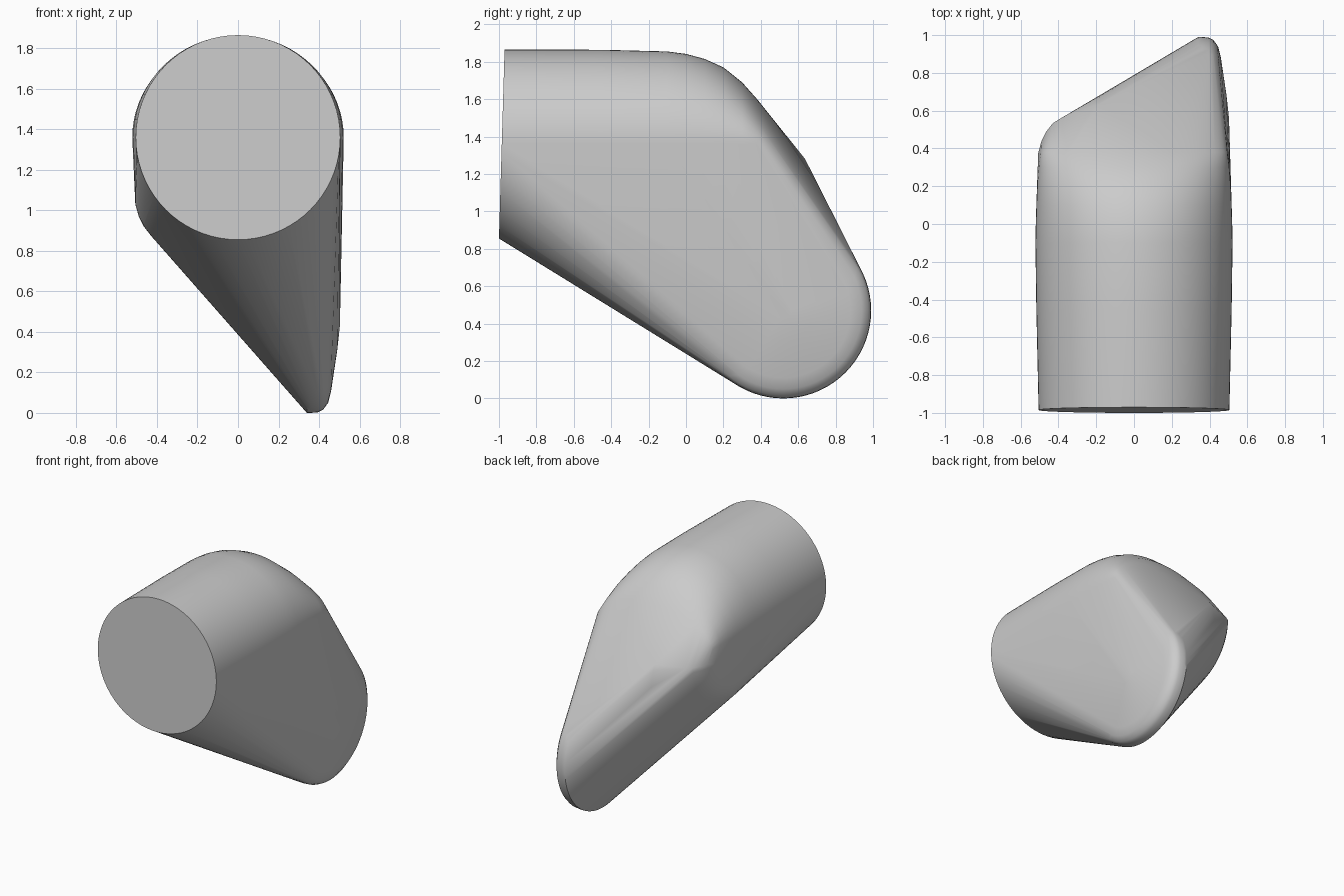
import bpy, bmesh
from math import sin, cos, pi, radians
from mathutils import Vector

cube = bpy.data.objects.get("Cube")
if cube:
    bpy.data.objects.remove(cube)

SEG = 72
AXIS_Z = 1.36
LOW = Vector((0.36, 0.52, 0.47))        # centre of the low end disc
SWEEP = Vector((-0.75, -0.43, 0.85))    # from the low end back to the elbow
points = []


def disc(centre, x, r, z_max=9):
    """Ring facing x, optionally keeping only its lower part."""
    for i in range(SEG):
        a = 2 * pi * i / SEG
        p = Vector((x, centre.y + r * cos(a), centre.z + r * sin(a)))
        if p.z < z_max:
            points.append(p)


# Front rim, leaning back slightly
for i in range(SEG):
    a = 2 * pi * i / SEG
    points.append(Vector((0.505 * cos(a), -0.985 + 0.015 * sin(a), AXIS_Z + 0.505 * sin(a))))

# Upper shell: half ellipses sinking into the elbow (y, half width, height)
for y, w, h in [(-0.45, 0.517, 0.504), (-0.1, 0.522, 0.495), (0, 0.52, 0.482),
                (0.1, 0.517, 0.455), (0.2, 0.513, 0.41), (0.3, 0.505, 0.33), (0.38, 0.495, 0.24)]:
    for i in range(SEG // 2 + 1):
        a = 2 * pi * i / SEG
        points.append(Vector((w * cos(a), y, AXIS_Z + h * sin(a))))

# Low end with a softly domed outer side
for x, r in [(0.34, 0.47), (0.36, 0.47), (0.395, 0.467), (0.42, 0.455), (0.445, 0.42),
             (0.46, 0.36), (0.49, 0.16), (0.503, 0.04)]:
    disc(LOW, x, r)

# Elbow end, rounded off towards the other side
elbow = LOW + SWEEP
for x, r in [(-0.39, 0.47), (-0.43, 0.445), (-0.465, 0.40), (-0.49, 0.35), (-0.507, 0.29)]:
    disc(elbow, x, r, 1.29)
middle = LOW + SWEEP * 0.72
disc(middle, middle.x, 0.47, 1.29)

# Skin everything with one convex surface
bm = bmesh.new()
for p in points:
    bm.verts.new(p)
bmesh.ops.remove_doubles(bm, verts=bm.verts[:], dist=0.002)
bmesh.ops.convex_hull(bm, input=bm.verts[:])
bmesh.ops.delete(bm, geom=[v for v in bm.verts if not v.link_faces], context='VERTS')
bmesh.ops.recalc_face_normals(bm, faces=bm.faces[:])
mesh = bpy.data.meshes.new("elbow_body")
bm.to_mesh(mesh)
bm.free()
body = bpy.data.objects.new("elbow_body", mesh)
bpy.context.collection.objects.link(body)

# Plain grey material
grey = bpy.data.materials.new("light_grey")
grey.use_nodes = True
colour = (0.6, 0.6, 0.6, 1)
grey.diffuse_color = colour
grey.node_tree.nodes["Principled BSDF"].inputs["Base Color"].default_value = colour
mesh.materials.append(grey)

bpy.context.view_layer.objects.active = body
body.select_set(True)
bpy.ops.object.shade_smooth_by_angle(angle=radians(35))
